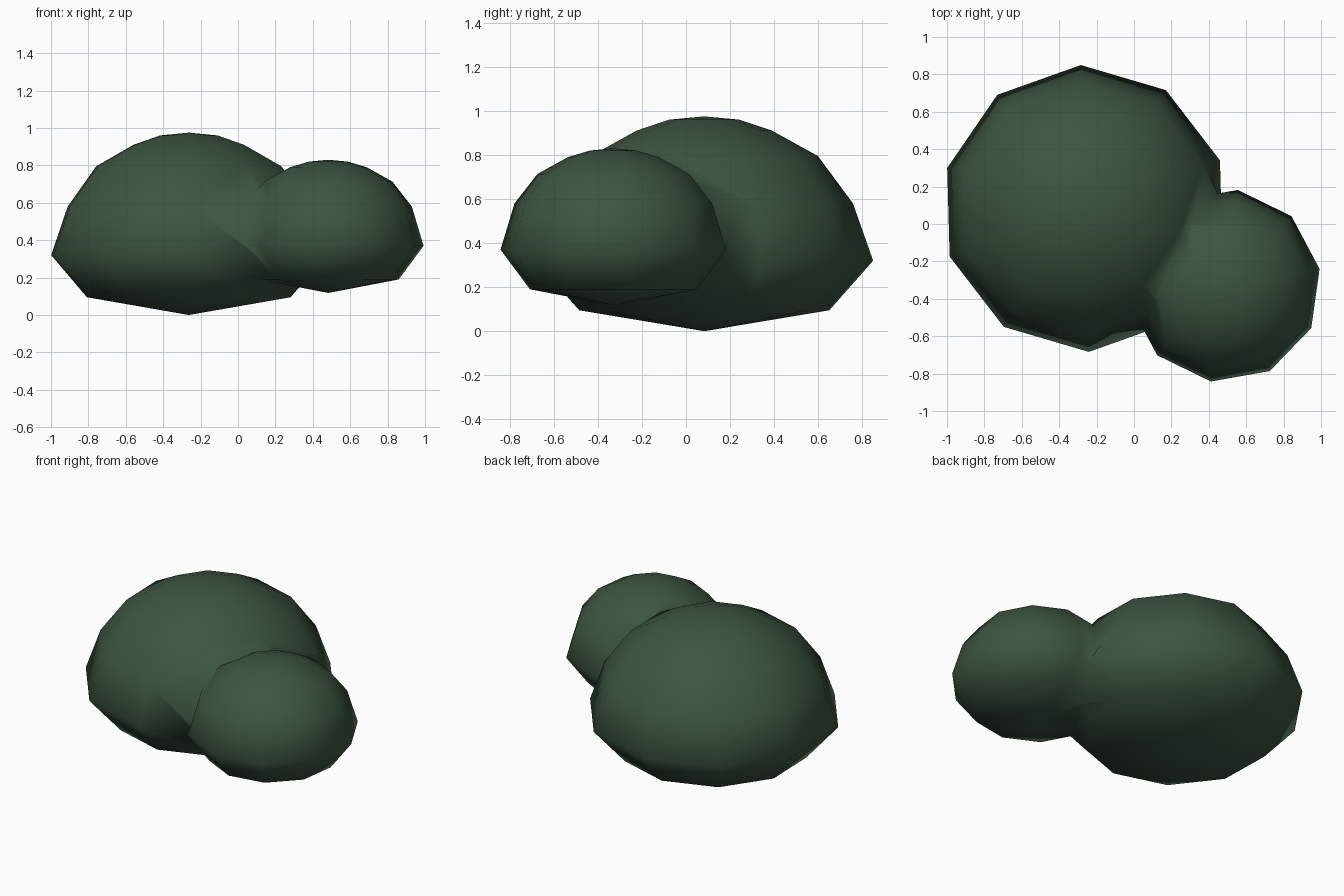
import bpy, bmesh, math

if "Cube" in bpy.data.objects:
    bpy.data.objects.remove(bpy.data.objects["Cube"])

SIDES = 10
leaf = bpy.data.materials.new("leaf_green")
leaf.diffuse_color = (0.045, 0.09, 0.052, 1)
leaf.use_nodes = True
leaf.node_tree.nodes["Principled BSDF"].inputs["Base Color"].default_value = leaf.diffuse_color


def dome(name, cx, cy, turn, profile, z_bottom, z_top):
    """Ten-sided smooth lathe: profile is (radius, z) from bottom to top."""
    bm = bmesh.new()
    rings = []
    for r, z in profile:
        ring = []
        for i in range(SIDES):
            a = math.radians(turn) + math.tau * i / SIDES
            ring.append(bm.verts.new((cx + r * math.cos(a), cy + r * math.sin(a), z)))
        rings.append(ring)
    low = bm.verts.new((cx, cy, z_bottom))
    top = bm.verts.new((cx, cy, z_top))
    for i in range(SIDES):
        j = (i + 1) % SIDES
        bm.faces.new((low, rings[0][j], rings[0][i]))
        bm.faces.new((top, rings[-1][i], rings[-1][j]))
        for a, b in zip(rings, rings[1:]):
            bm.faces.new((a[i], a[j], b[j], b[i]))
    bmesh.ops.recalc_face_normals(bm, faces=bm.faces)
    for f in bm.faces:
        f.smooth = True
    me = bpy.data.meshes.new(name)
    bm.to_mesh(me)
    bm.free()
    me.materials.append(leaf)
    ob = bpy.data.objects.new(name, me)
    bpy.context.collection.objects.link(ob)
    return ob


# Large clump of the bush
bush = dome("bush", -0.263, 0.083, 19.6,
            [(0.568, 0.095), (0.767, 0.32), (0.675, 0.58), (0.516, 0.795),
             (0.308, 0.91), (0.16, 0.96)], 0.0, 0.975)

# Small clump at the front right
small = dome("small_clump", 0.483, -0.33, 10,
             [(0.382, 0.19), (0.517, 0.37), (0.453, 0.58), (0.348, 0.713),
              (0.208, 0.79), (0.106, 0.82)], 0.118, 0.83)

# Fuse both clumps into one skin
mod = bush.modifiers.new("fuse", 'BOOLEAN')
mod.operation = 'UNION'
mod.solver = 'EXACT'
mod.object = small
bpy.context.view_layer.objects.active = bush
bpy.ops.object.modifier_apply(modifier=mod.name)
bpy.data.objects.remove(small)
